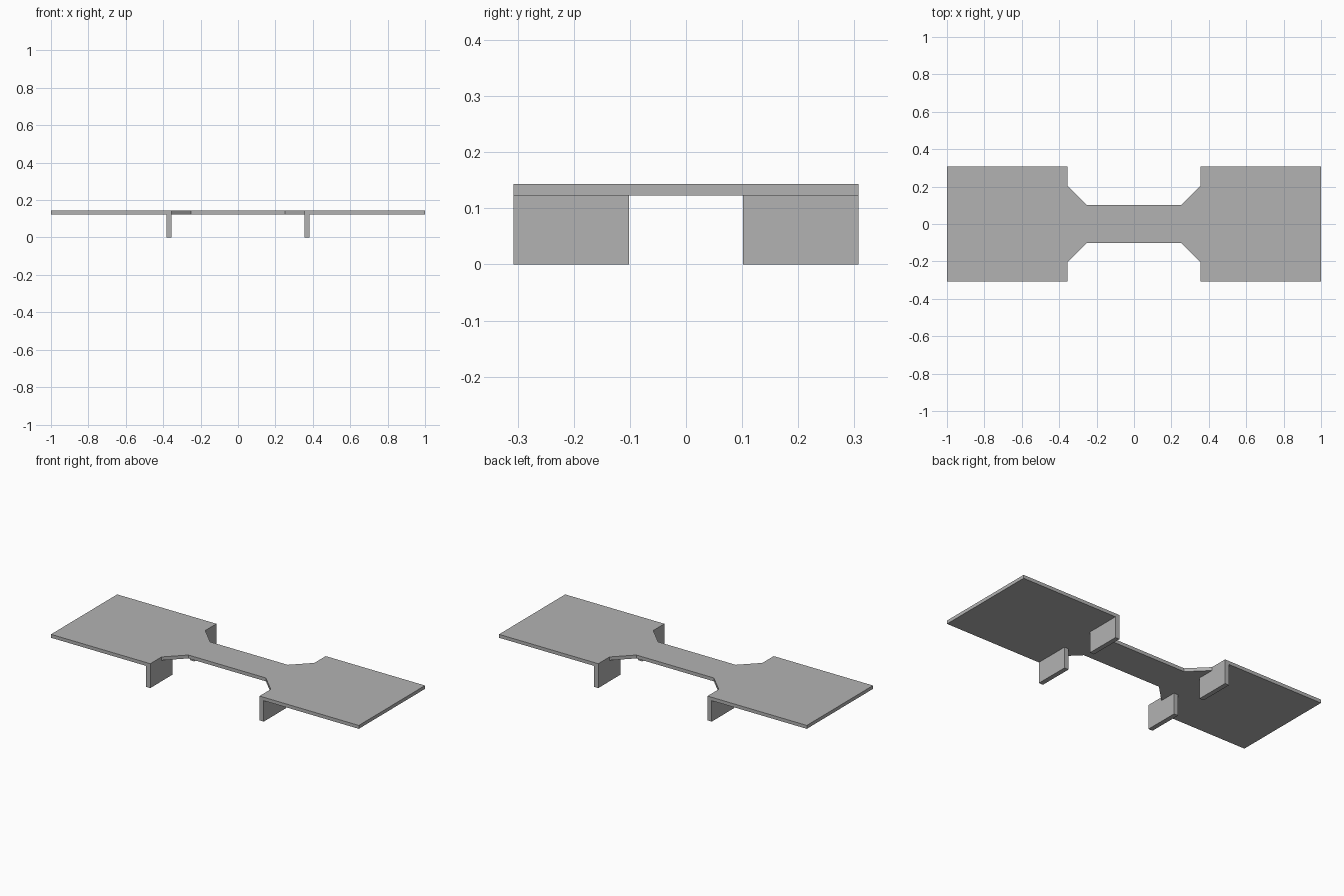
import bpy
import bmesh

old = bpy.data.objects.get("Cube")
if old:
    bpy.data.objects.remove(old, do_unlink=True)

grey = bpy.data.materials.new("plain_grey")
grey.use_nodes = True
colour = (0.448, 0.448, 0.448, 1)
grey.diffuse_color = colour
grey.node_tree.nodes["Principled BSDF"].inputs["Base Color"].default_value = colour

TOP, UNDER = 0.143, 0.123
HALF_DEPTH = 0.307
NOTCH_X = 0.355


def extruded(name, outline, z0, z1):
    """Flat outline raised into a solid between two heights."""
    bm = bmesh.new()
    face = bm.faces.new([bm.verts.new((x, y, z0)) for x, y in outline])
    result = bmesh.ops.extrude_face_region(bm, geom=[face])
    raised = [v for v in result["geom"] if isinstance(v, bmesh.types.BMVert)]
    bmesh.ops.translate(bm, verts=raised, vec=(0, 0, z1 - z0))
    bmesh.ops.recalc_face_normals(bm, faces=bm.faces)
    mesh = bpy.data.meshes.new(name)
    bm.to_mesh(mesh)
    bm.free()
    mesh.materials.append(grey)
    obj = bpy.data.objects.new(name, mesh)
    bpy.context.collection.objects.link(obj)
    return obj


# Plate with a narrow waist: one quarter of the outline, mirrored around
quarter = [(1, HALF_DEPTH), (NOTCH_X, HALF_DEPTH), (NOTCH_X, 0.203), (0.252, 0.101)]
back = quarter + [(-x, y) for x, y in reversed(quarter)]
outline = back + [(x, -y) for x, y in reversed(back)]
extruded("top_plate", outline, UNDER, TOP)

# Four upright legs, flush with the notch and the long edges
for side, sx in (("left", 1), ("right", -1)):
    for end, sy in (("front", -1), ("back", 1)):
        xs = (sx * NOTCH_X, sx * 0.382)
        ys = (sy * 0.102, sy * HALF_DEPTH)
        corners = [(xs[0], ys[0]), (xs[1], ys[0]), (xs[1], ys[1]), (xs[0], ys[1])]
        extruded(f"{end}_{side}_leg", corners, 0, UNDER)
